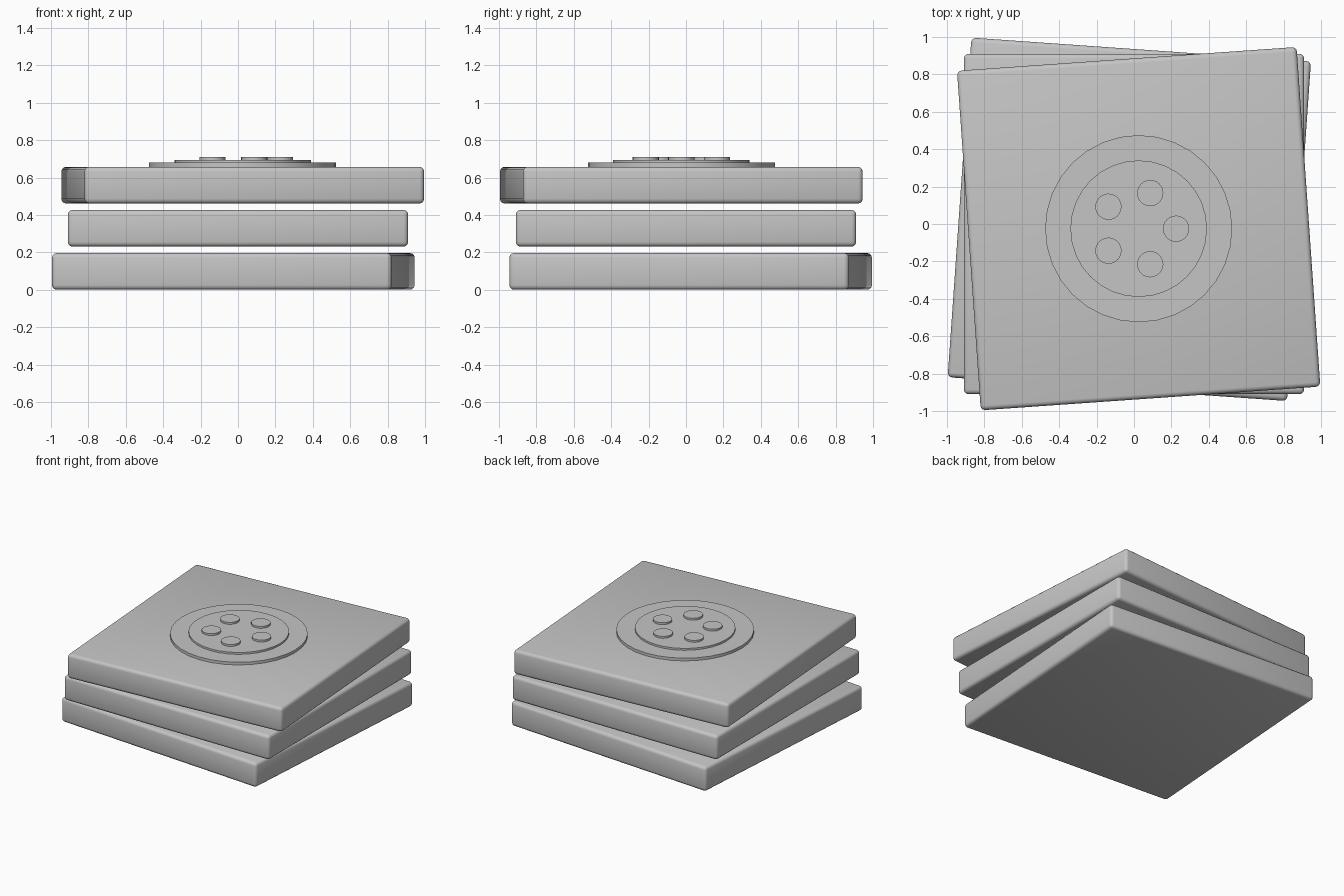
import bpy
from math import radians, cos, sin, tau

cube = bpy.data.objects.get("Cube")
if cube:
    bpy.data.objects.remove(cube, do_unlink=True)

grey = bpy.data.materials.new("light grey")
grey.use_nodes = True
colour = (0.56, 0.56, 0.56, 1)
grey.diffuse_color = colour
grey.node_tree.nodes["Principled BSDF"].inputs["Base Color"].default_value = colour

SIDE, THICK, STEP = 1.82, 0.196, 0.2305
SHIFT = 0.025


def slab(name, level, turn):
    """Square slab with rounded edges, turned and shifted on the stack."""
    bpy.ops.mesh.primitive_cube_add(
        size=1, location=(turn * SHIFT, -turn * SHIFT, level * STEP + THICK / 2))
    ob = bpy.context.object
    ob.name = name
    ob.scale = (SIDE, SIDE, THICK)
    bpy.ops.object.transform_apply(location=False, rotation=False, scale=True)
    ob.rotation_euler.z = radians(4) * turn
    ob.data.materials.append(grey)
    bevel = ob.modifiers.new("rounded edges", 'BEVEL')
    bevel.width = 0.025
    bevel.segments = 3
    bpy.ops.object.shade_smooth()


def disc(name, x, y, radius, bottom, top, sides=32):
    """Flat round plate between two heights."""
    bpy.ops.mesh.primitive_cylinder_add(
        vertices=sides, radius=radius, depth=top - bottom,
        location=(x, y, (bottom + top) / 2))
    ob = bpy.context.object
    ob.name = name
    ob.data.materials.append(grey)
    bpy.ops.object.shade_smooth_by_angle()


# Three stacked slabs, each turned a little from the one below
for level, name in enumerate(("bottom_slab", "middle_slab", "top_slab")):
    slab(name, level, level - 1)

# Stepped round emblem on the top slab
deck = 2 * STEP + THICK
disc("outer_disc", SHIFT, -SHIFT, 0.5, deck - 0.02, 0.679)
disc("inner_disc", SHIFT, -SHIFT, 0.365, deck - 0.02, 0.694)

# Ring of five small studs
for i in range(5):
    a = tau * i / 5
    disc(f"stud_{i + 1}", SHIFT + 0.2 * cos(a), -SHIFT + 0.2 * sin(a),
         0.07, deck - 0.02, 0.709, 24)
